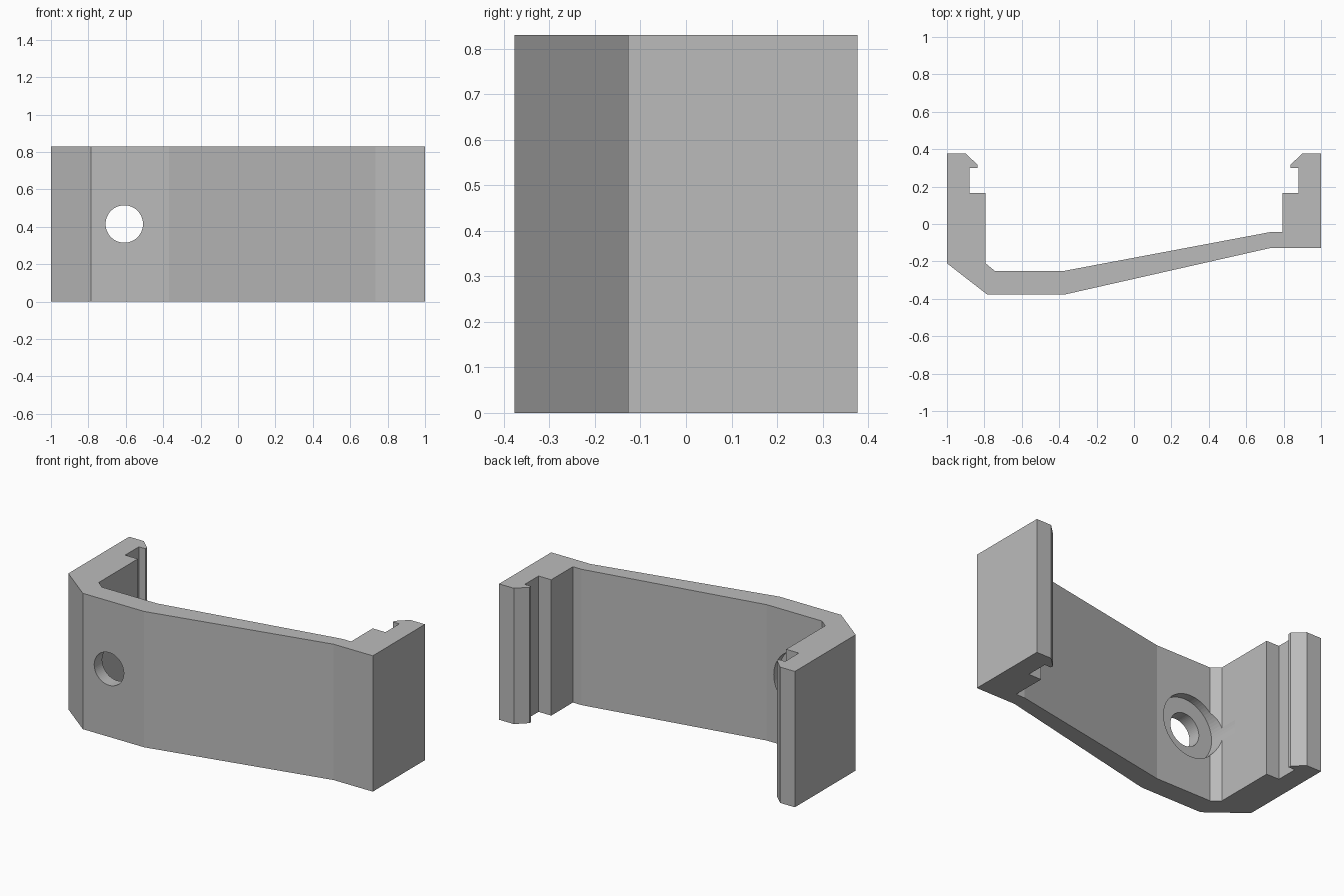
import bpy, bmesh
from mathutils import Matrix, Vector

cube = bpy.data.objects.get("Cube")
if cube:
    bpy.data.objects.remove(cube, do_unlink=True)

HEIGHT = 0.83
HOLE_X, HOLE_Z = -0.608, 0.415

# One plain grey for the whole part
grey = bpy.data.materials.new("plain_grey")
grey.use_nodes = True
colour = (0.5, 0.5, 0.5, 1)
grey.diffuse_color = colour
grey.node_tree.nodes["Principled BSDF"].inputs["Base Color"].default_value = colour


def make_object(name, bm):
    bmesh.ops.recalc_face_normals(bm, faces=bm.faces[:])
    mesh = bpy.data.meshes.new(name)
    bm.to_mesh(mesh)
    bm.free()
    mesh.materials.append(grey)
    obj = bpy.data.objects.new(name, mesh)
    bpy.context.collection.objects.link(obj)
    return obj


def extrude_profile(name, points, height):
    bm = bmesh.new()
    face = bm.faces.new([bm.verts.new((x, y, 0)) for x, y in points])
    up = bmesh.ops.extrude_face_region(bm, geom=[face])
    verts = [v for v in up["geom"] if isinstance(v, bmesh.types.BMVert)]
    bmesh.ops.translate(bm, verts=verts, vec=(0, 0, height))
    return make_object(name, bm)


def cut_cylinder(target, radius, y_front, y_back):
    # Cylinder along y, subtracted from the target
    bm = bmesh.new()
    place = Matrix.Translation((HOLE_X, (y_front + y_back) / 2, HOLE_Z))
    bmesh.ops.create_cone(bm, cap_ends=True, segments=64, radius1=radius,
                          radius2=radius, depth=y_back - y_front,
                          matrix=place @ Matrix.Rotation(1.5707963, 4, 'X'))
    cutter = make_object("hole_cutter", bm)
    cutter.hide_render = True
    mod = target.modifiers.new("hole", 'BOOLEAN')
    mod.operation, mod.solver, mod.object = 'DIFFERENCE', 'EXACT', cutter
    bpy.context.view_layer.objects.active = target
    bpy.ops.object.modifier_apply(modifier=mod.name)
    bpy.data.objects.remove(cutter, do_unlink=True)


# Snap hook at the end of each arm, from the tip down to the arm's inner face
hook = [(1, 0.377), (0.9, 0.377), (0.837, 0.317), (0.837, 0.3),
        (0.88, 0.3), (0.88, 0.167), (0.794, 0.167)]
right_hook = [(-x, y) for x, y in hook]

# Inner wall and outer wall between the two hooks
inner_wall = [(-0.794, -0.21), (-0.745, -0.25), (-0.37, -0.25),
              (0.735, -0.042), (0.794, -0.042)]
outer_wall = [(1, -0.127), (0.735, -0.127), (-0.37, -0.377),
              (-0.785, -0.377), (-1, -0.21)]

bracket = extrude_profile("clip_bracket",
                          right_hook + inner_wall + hook[::-1] + outer_wall, HEIGHT)

# Through hole with a wider counterbore on the inside
cut_cylinder(bracket, 0.1, -0.6, 0)
cut_cylinder(bracket, 0.19, -0.3, -0.1)
